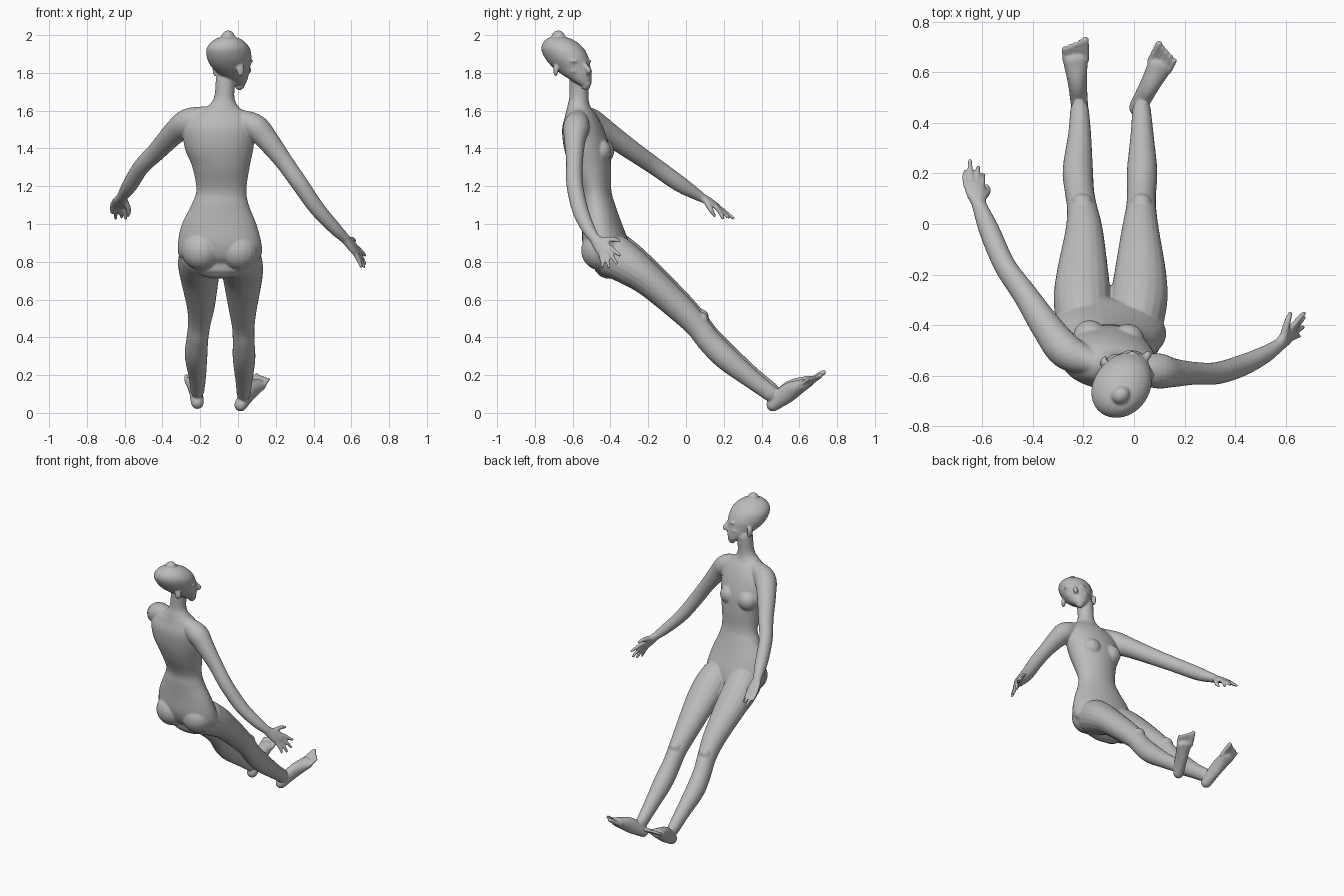
import bpy, bmesh, math
from mathutils import Vector, Matrix

if "Cube" in bpy.data.objects:
    bpy.data.objects.remove(bpy.data.objects["Cube"], do_unlink=True)

X, Z = Vector((1, 0, 0)), Vector((0, 0, 1))
bm = bmesh.new()


def spline(rows, steps):
    """Catmull-Rom interpolation of rows of numbers."""
    rows = [Vector(r) for r in rows]
    ext = [2 * rows[0] - rows[1]] + rows + [2 * rows[-1] - rows[-2]]
    out = []
    for i in range(1, len(ext) - 2):
        a, b, c, d = ext[i - 1:i + 3]
        for k in range(steps):
            t = k / steps
            out.append(0.5 * (2 * b + (c - a) * t + (2 * a - 5 * b + 4 * c - d) * t * t
                              + (3 * b - a - 3 * c + d) * t ** 3))
    return out + [rows[-1]]


def tube(rows, side=X, axis=None, steps=5, sides=20):
    """Round-ended loft through rows of x, y, z, half width, half depth."""
    pts = spline(rows, steps)
    rings = []
    for i, p in enumerate(pts):
        a, b = pts[max(i - 1, 0)], pts[min(i + 1, len(pts) - 1)]
        t = axis or Vector((b - a)[:3]).normalized()
        s = (Vector(side) - t * t.dot(Vector(side))).normalized()
        ring = (Vector(p[:3]), t, s, t.cross(s), p[3], p[4])
        caps = [(0, 1)]
        if i in (0, len(pts) - 1):
            caps = [(math.sin(q), math.cos(q)) for q in (0, 0.5, 1.0, 1.4)]
            if i == 0:
                caps = [(-u, v) for u, v in reversed(caps)]
        rings += [(ring, u, v) for u, v in caps]
    loops = []
    for (c, t, s, n, w, h), u, v in rings:
        c = c + t * u * min(w, h)
        loops.append([bm.verts.new(c + s * w * v * math.cos(q) + n * h * v * math.sin(q))
                      for q in (2 * math.pi * k / sides for k in range(sides))])
    for lo, hi in zip(loops, loops[1:]):
        for k in range(sides):
            j = (k + 1) % sides
            bm.faces.new((lo[k], lo[j], hi[j], hi[k]))
    bm.faces.new(loops[0][::-1])
    bm.faces.new(loops[-1])


def blob(center, radii, turn=0.0):
    m = Matrix.Translation(center) @ Matrix.Rotation(turn, 4, 'Z') @ Matrix.Diagonal((*radii, 1))
    bmesh.ops.create_uvsphere(bm, u_segments=20, v_segments=14, radius=1, matrix=m)


# Torso and neck
tube([(-.095, -.41, .79, .17, .08), (-.095, -.41, .83, .218, .115),
      (-.097, -.425, .90, .222, .122), (-.10, -.445, 1.0, .198, .105),
      (-.095, -.465, 1.1, .153, .09), (-.088, -.478, 1.18, .133, .082),
      (-.09, -.505, 1.3, .152, .108), (-.10, -.525, 1.4, .182, .12),
      (-.10, -.545, 1.5, .19, .11), (-.09, -.555, 1.57, .15, .085),
      (-.08, -.567, 1.62, .085, .062), (-.073, -.567, 1.67, .054, .051),
      (-.065, -.565, 1.77, .052, .052)], side=(1, -.1, 0), axis=Z, sides=32)
for x, y in ((-.175, -.44), (-.025, -.455)):
    blob((x, y, 1.385), (.065, .06, .065))
for x in (-.195, .005):
    blob((x, -.455, .86), (.105, .1, .105))

# Legs: shared side profile, each with its own sideways path
profile = [(-.375, .835, .11, .115), (-.29, .78, .113, .103), (-.19, .705, .102, .086),
           (-.03, .56, .075, .073), (.062, .465, .06, .064), (.125, .385, .058, .064),
           (.215, .295, .06, .064), (.35, .185, .046, .05), (.45, .11, .037, .044)]
left_x = [-.2, -.205, -.203, -.197, -.205, -.215, -.222, -.215, -.215]
right_x = [.01, .02, .025, .025, .028, .03, .032, .032, .03]
for xs, lift in ((left_x, .008), (right_x, -.008)):
    tube([(x, y, z + lift, w, h) for x, (y, z, w, h) in zip(xs, profile)])
    blob((xs[4], .085, .5 + lift), (.042, .035, .04))

# Feet and toes
for heel, ball, tip in (((-.215, .465, .055), (-.232, .65, .168), (-.235, .728, .215)),
                        ((.014, .46, .042), (.103, .625, .15), (.136, .69, .196))):
    heel, ball, tip = Vector(heel), Vector(ball), Vector(tip)
    mid = heel.lerp(ball, .5) + Vector((0, 0, .012))
    tube([(*heel, .034, .036), (*mid, .038, .05), (*ball, .05, .03)])
    out = (tip - ball).normalized()
    across = out.cross(Z).normalized()
    inner = 1 if heel.x < -.1 else -1
    for i in range(5):
        shift = across * inner * (.042 - .021 * i)
        end = ball + shift + out * (.088 - .009 * i)
        r = .015 if i == 0 else .0105
        tube([(*(ball + shift), r, r), (*end, r, r)], sides=10)

# Arms
tube([(-.17, -.545, 1.575, .05, .05), (-.265, -.505, 1.54, .07, .072),
      (-.34, -.415, 1.48, .062, .062), (-.43, -.28, 1.385, .049, .052),
      (-.51, -.165, 1.305, .043, .047), (-.57, -.03, 1.21, .041, .043),
      (-.612, .075, 1.145, .029, .027)])
tube([(0, -.57, 1.56, .05, .05), (.09, -.58, 1.515, .068, .07),
      (.155, -.588, 1.445, .06, .057), (.24, -.59, 1.335, .048, .045),
      (.325, -.59, 1.215, .045, .044), (.42, -.562, 1.08, .041, .043),
      (.51, -.52, .98, .034, .036), (.565, -.485, .925, .026, .028)])


def hand(wrist, knuckle, spread, tips, thumb):
    """Palm, four fingers and a thumb."""
    wrist, knuckle, spread = Vector(wrist), Vector(knuckle), Vector(spread).normalized()
    mid = wrist.lerp(knuckle, .6)
    tube([(*wrist, .028, .024), (*mid, .042, .02), (*knuckle, .042, .015)], side=spread)
    for i, tip in enumerate(tips):
        root = knuckle + spread * (.034 - .0225 * i)
        bend = root.lerp(Vector(tip), .5) + (knuckle - wrist) * .08
        tube([(*root, .0125, .0125), (*bend, .0115, .0115), (*tip, .009, .009)], sides=10)
    base = wrist.lerp(knuckle, .35) + spread * .02
    bend = base.lerp(Vector(thumb), .55) + spread * .012
    tube([(*base, .018, .018), (*bend, .014, .014), (*thumb, .0095, .0095)], sides=10)


hand((.568, -.483, .922), (.628, -.425, .855), (.1, .75, .6),
     [(.672, -.352, .835), (.672, -.368, .79), (.668, -.408, .772), (.652, -.442, .775)],
     (.617, -.355, .91))
hand((-.612, .075, 1.145), (-.632, .155, 1.1), (1, .1, -.3),
     [(-.595, .195, 1.03), (-.615, .225, 1.035), (-.648, .25, 1.03), (-.668, .205, 1.06)],
     (-.582, .15, 1.045))

# Head: local right, forward and up, sheared so the chin leads
FWD, RIGHT = Vector((.74, .67, 0)), Vector((.67, -.74, 0))
TURN = math.atan2(FWD.y, FWD.x)


def on_head(forward, right, z):
    p = Vector((-.045, -.627, z)) + FWD * forward + RIGHT * right
    p.y += (1.87 - z) * .35
    return p


skull = [(1.732, .072, .024, .026), (1.75, .06, .044, .046), (1.785, .036, .078, .07),
         (1.825, .012, .108, .088), (1.87, 0, .126, .104), (1.92, -.008, .126, .106),
         (1.955, -.01, .104, .09), (1.98, -.01, .07, .062), (1.99, -.01, .038, .035)]
tube([(*on_head(f, 0, z), w, d) for z, f, d, w in skull], side=RIGHT, axis=Z, sides=32)
nose = [(.118, 1.857, .009), (.126, 1.835, .012), (.137, 1.812, .015), (.12, 1.802, .012)]
tube([(*on_head(f, 0, z), r, r) for f, z, r in nose], side=RIGHT, sides=12)
blob(on_head(.098, 0, 1.782), (.018, .027, .007), TURN)
blob(on_head(.096, 0, 1.768), (.017, .023, .007), TURN)
blob(on_head(.085, 0, 1.742), (.02, .022, .018), TURN)
for s in (-1, 1):
    blob(on_head(.1, s * .04, 1.862), (.02, .032, .009), TURN)
    blob(on_head(.096, s * .038, 1.842), (.014, .016, .009), TURN)
    blob(on_head(.07, s * .05, 1.81), (.028, .022, .018), TURN)
    blob(on_head(-.012, s * .1, 1.815), (.022, .011, .034), TURN - s * .35)

# Merge everything into one smooth skin
bmesh.ops.recalc_face_normals(bm, faces=bm.faces)
mesh = bpy.data.meshes.new("body")
bm.to_mesh(mesh)
bm.free()
body = bpy.data.objects.new("body", mesh)
bpy.context.collection.objects.link(body)

skin = bpy.data.materials.new("plain grey")
skin.use_nodes = True
grey = (.5, .5, .5, 1)
skin.diffuse_color = grey
skin.node_tree.nodes["Principled BSDF"].inputs["Base Color"].default_value = grey
mesh.materials.append(skin)

remesh = body.modifiers.new("merge", 'REMESH')
remesh.mode = 'VOXEL'
remesh.voxel_size = .006
remesh.use_smooth_shade = True
relax = body.modifiers.new("relax", 'SMOOTH')
relax.factor = .5
relax.iterations = 5
